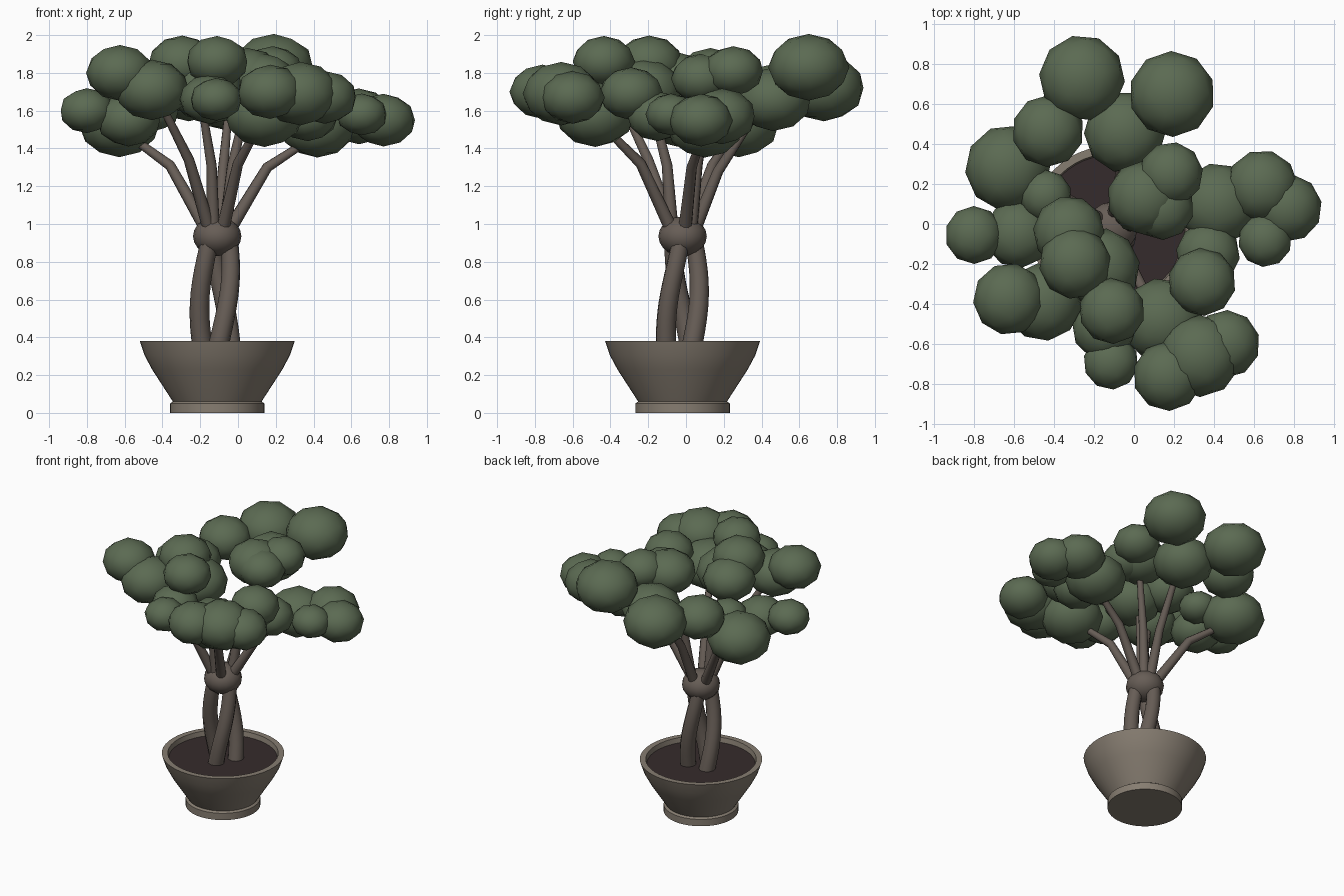
import bpy, bmesh, math, random
from mathutils import Matrix, Vector

random.seed(4)
cube = bpy.data.objects.get("Cube")
if cube:
    bpy.data.objects.remove(cube, do_unlink=True)


def material(name, r, g, b):
    mat = bpy.data.materials.new(name)
    mat.use_nodes = True
    mat.diffuse_color = (r, g, b, 1)
    mat.node_tree.nodes["Principled BSDF"].inputs["Base Color"].default_value = (r, g, b, 1)
    return mat


leaf_green = material("leaf green", .105, .145, .085)
bark_brown = material("bark brown", .135, .11, .093)
pot_clay = material("pot clay", .24, .205, .165)
soil_dark = material("dark soil", .036, .024, .025)

POT = Vector((-.11, -.018, 0))   # axis of pot and trunk


def select_only(obj):
    bpy.ops.object.select_all(action='DESELECT')
    obj.select_set(True)
    bpy.context.view_layer.objects.active = obj


def finish(name, bm, mat, angle=35):
    """Turn a bmesh into a smooth shaded object of one colour."""
    bmesh.ops.recalc_face_normals(bm, faces=bm.faces)
    mesh = bpy.data.meshes.new(name)
    bm.to_mesh(mesh)
    bm.free()
    mesh.materials.append(mat)
    obj = bpy.data.objects.new(name, mesh)
    bpy.context.collection.objects.link(obj)
    select_only(obj)
    bpy.ops.object.shade_smooth_by_angle(angle=math.radians(angle))
    return obj


def lathe(name, profile, mat, steps=48):
    bm = bmesh.new()
    verts = [bm.verts.new((r, 0, z)) for r, z in profile]
    edges = [bm.edges.new(pair) for pair in zip(verts, verts[1:])]
    bmesh.ops.spin(bm, geom=verts + edges, cent=(0, 0, 0), axis=(0, 0, 1),
                   angle=math.tau, steps=steps)
    bmesh.ops.remove_doubles(bm, verts=bm.verts, dist=.0005)
    obj = finish(name, bm, mat)
    obj.location = POT
    return obj


def tube(name, points, start, end, kind='POLY'):
    """Round tapered limb along a path."""
    curve = bpy.data.curves.new(name, 'CURVE')
    curve.dimensions = '3D'
    curve.bevel_depth = 1
    curve.bevel_resolution = 3
    curve.use_fill_caps = True
    spline = curve.splines.new(kind)
    spline.points.add(len(points) - 1)
    for i, (point, co) in enumerate(zip(spline.points, points)):
        point.co = (*co, 1)
        point.radius = start + (end - start) * i / (len(points) - 1)
    curve.materials.append(bark_brown)
    obj = bpy.data.objects.new(name, curve)
    bpy.context.collection.objects.link(obj)
    select_only(obj)
    bpy.ops.object.convert(target='MESH')
    bpy.ops.object.shade_smooth_by_angle(angle=math.radians(50))


# Pot with foot ring, flared wall and thick lip
lathe("pot", [(0, 0), (.25, 0), (.25, .05), (.235, .06), (.345, .23), (.385, .305),
              (.41, .38), (.37, .38), (.36, .33), (0, .33)], pot_clay)
lathe("soil", [(.364, .335), (.364, .345), (0, .345)], soil_dark)

# Three twisted trunk strands
for strand in range(3):
    path = []
    for i in range(11):
        t = i / 10
        angle = math.radians(30 + 120 * strand + 85 * t)
        radius = .085 + .02 * math.sin(math.pi * t) - .025 * t
        path.append(POT + Vector((radius * math.cos(angle), radius * math.sin(angle), .32 + .62 * t)))
    tube(f"trunk_strand_{strand + 1}", path, .055, .047)

# Knot where the strands join
bm = bmesh.new()
bmesh.ops.create_uvsphere(bm, u_segments=16, v_segments=10, radius=.128)
bmesh.ops.scale(bm, vec=(1, 1, .82), verts=bm.verts)
finish("trunk_knot", bm, bark_brown).location = POT + Vector((0, 0, .935))

# Branches: bend and tip of each
branches = {
    "left_back": [(-.36, .14, 1.31), (-.58, .24, 1.47)],
    "left_front": [(-.26, -.2, 1.34), (-.41, -.34, 1.64)],
    "centre": [(-.14, -.1, 1.31), (-.19, -.18, 1.62)],
    "front": [(0, -.24, 1.32), (.1, -.42, 1.5)],
    "right": [(.155, .03, 1.3), (.37, .08, 1.44)],
    "back": [(-.08, .17, 1.28), (-.05, .38, 1.6)],
    "centre_right": [(-.03, .06, 1.31), (.05, .12, 1.66)],
}
for name, (bend, tip) in branches.items():
    root = Vector((bend[0] - POT.x, bend[1] - POT.y, 0)).normalized() * .06
    tube("branch_" + name, [POT + root + Vector((0, 0, .96)), Vector(bend), Vector(tip)], .036, .02)

# Foliage puffs: x, y, z, radius
foliage = {
    "back": [(-.26, .73, 1.72, .215), (.19, .65, 1.83, .215), (-.43, .465, 1.7, .18),
             (-.045, .46, 1.66, .205)],
    "left": [(-.63, .28, 1.53, .215), (-.8, -.055, 1.6, .145), (-.58, -.05, 1.55, .17),
             (-.44, .14, 1.6, .13)],
    "left_front": [(-.625, -.375, 1.8, .18), (-.455, -.39, 1.71, .195)],
    "centre": [(-.325, -.04, 1.76, .18), (-.295, -.195, 1.85, .18), (-.17, -.22, 1.71, .2),
               (-.11, -.435, 1.86, .165)],
    "front": [(-.115, -.69, 1.66, .138), (-.15, -.52, 1.66, .16), (.14, -.48, 1.58, .21),
              (.17, -.76, 1.7, .175), (.33, -.66, 1.69, .205), (.46, -.6, 1.67, .17)],
    "right": [(.34, -.29, 1.69, .17), (.37, -.15, 1.57, .16), (.42, .1, 1.52, .205),
              (.64, .19, 1.57, .18), (.77, .08, 1.55, .17), (.655, -.08, 1.58, .135)],
    "centre_right": [(.05, .13, 1.78, .185), (.185, .25, 1.81, .16), (.14, .08, 1.77, .16)],
}
for name, puffs in foliage.items():
    bm = bmesh.new()
    for x, y, z, radius in puffs:
        place = (Matrix.Translation((x, y, z)) @ Matrix.Diagonal((1, 1, .82, 1))
                 @ Matrix.Rotation(random.uniform(0, math.tau), 4, 'Z'))
        bmesh.ops.create_icosphere(bm, subdivisions=2, radius=radius, matrix=place)
    finish("foliage_" + name, bm, leaf_green, 40)
